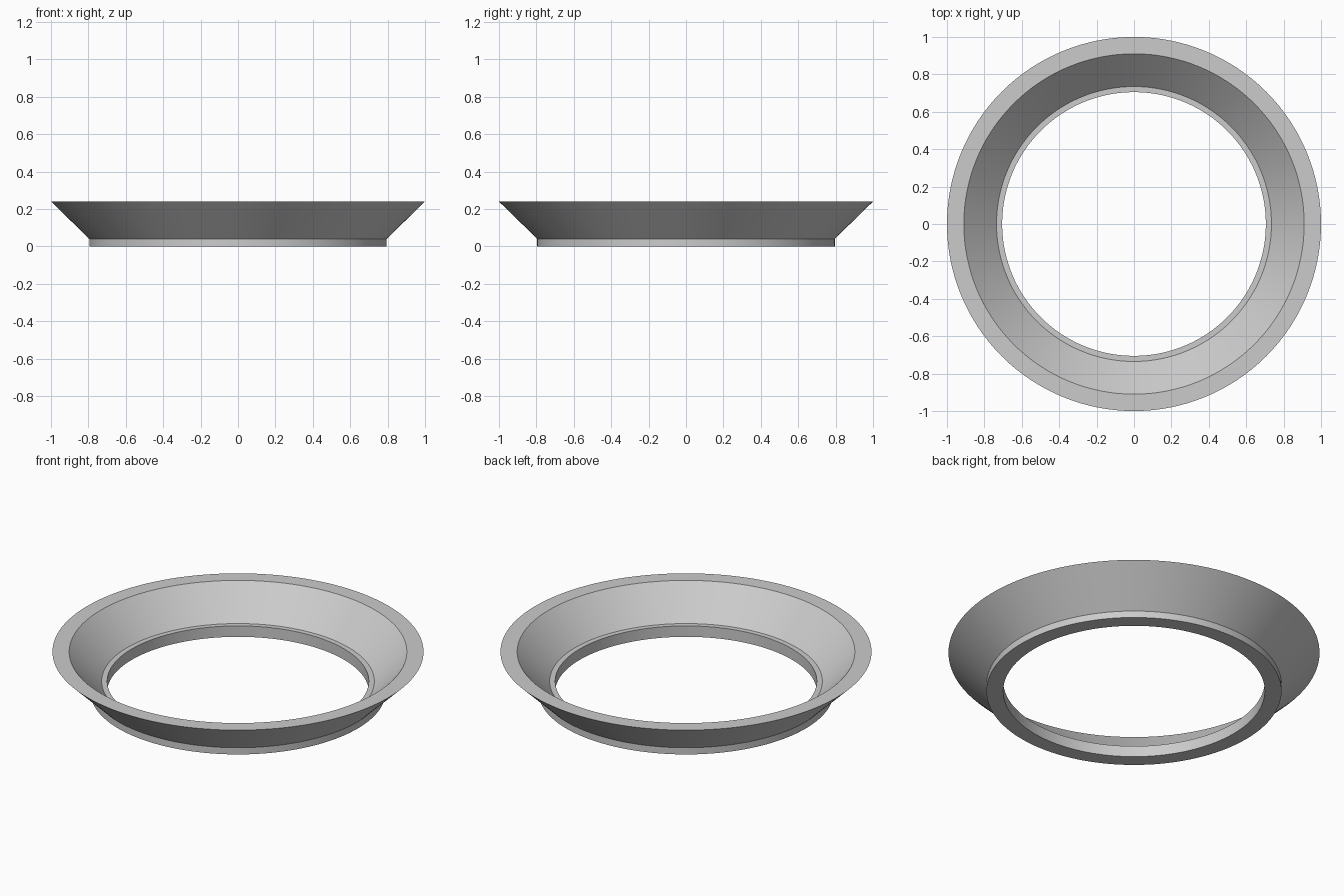
import bpy
import bmesh
import math

cube = bpy.data.objects.get("Cube")
if cube:
    bpy.data.objects.remove(cube, do_unlink=True)

SEGMENTS = 128

# Material
grey = bpy.data.materials.new("light_grey")
grey.use_nodes = True
colour = (0.6, 0.6, 0.6, 1.0)
grey.diffuse_color = colour
grey.node_tree.nodes["Principled BSDF"].inputs["Base Color"].default_value = colour

# Ring cross-section (radius, height): collar, flared wall, flat rim, inner ledge
profile = [(0.795, 0), (0.795, 0.04), (1.0, 0.24), (0.91, 0.24),
           (0.735, 0.065), (0.705, 0.065), (0.705, 0)]

# Revolve the closed section around z
bm = bmesh.new()
verts = [bm.verts.new((r, 0, z)) for r, z in profile]
edges = [bm.edges.new((a, b)) for a, b in zip(verts, verts[1:] + verts[:1])]
bmesh.ops.spin(bm, geom=verts + edges, cent=(0, 0, 0), axis=(0, 0, 1),
               angle=math.tau, steps=SEGMENTS, use_merge=True)
bmesh.ops.remove_doubles(bm, verts=bm.verts, dist=0.0001)
bmesh.ops.recalc_face_normals(bm, faces=bm.faces)
mesh = bpy.data.meshes.new("flared_ring")
bm.to_mesh(mesh)
bm.free()
mesh.materials.append(grey)

ring = bpy.data.objects.new("flared_ring", mesh)
bpy.context.collection.objects.link(ring)

# Smooth around the ring, sharp at the profile corners
bpy.ops.object.select_all(action="DESELECT")
ring.select_set(True)
bpy.context.view_layer.objects.active = ring
bpy.ops.object.shade_smooth_by_angle(angle=math.radians(25))
